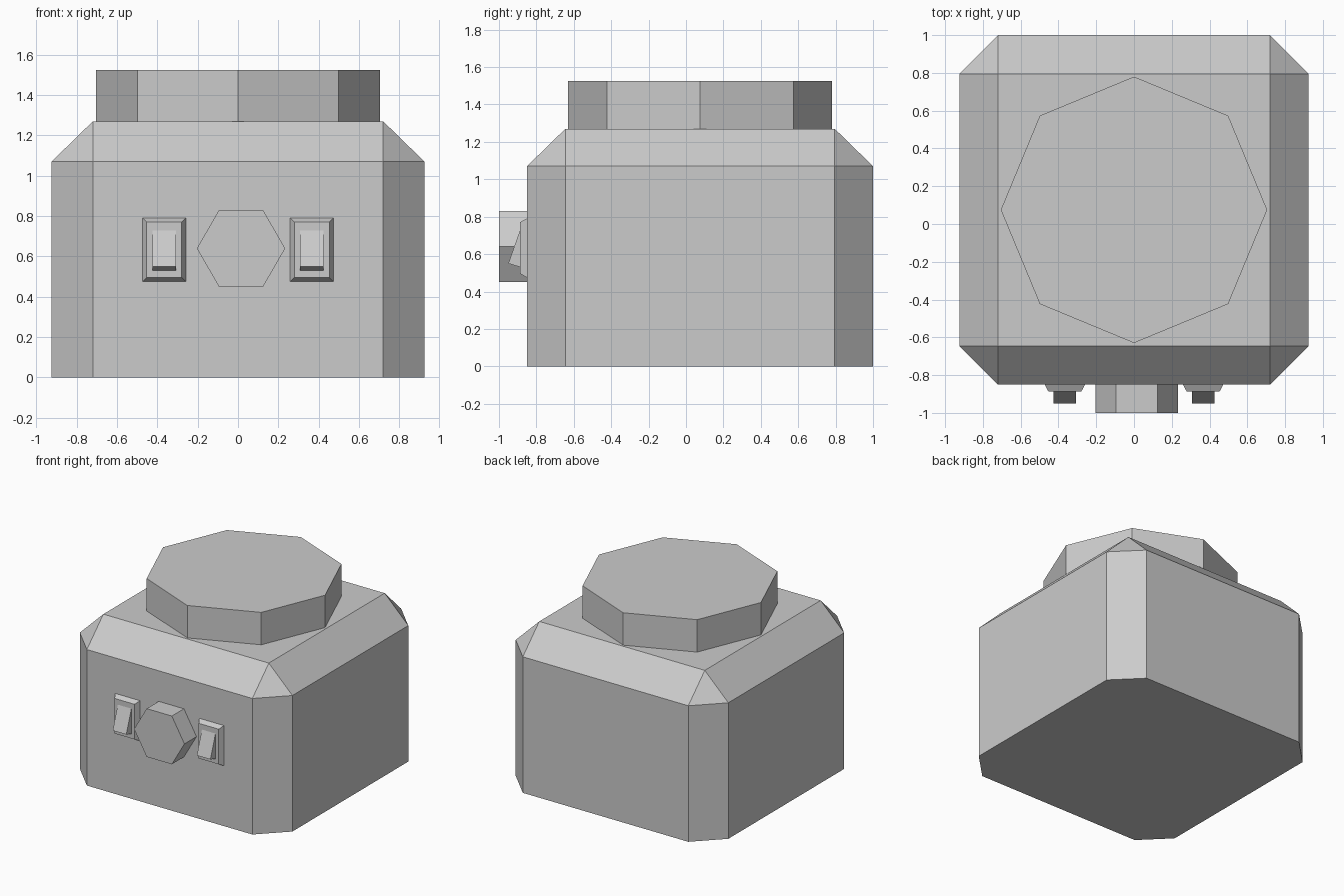
import bpy
import bmesh
from math import pi
from mathutils import Matrix

cube = bpy.data.objects.get("Cube")
if cube:
    bpy.data.objects.remove(cube, do_unlink=True)

GREY = (0.6, 0.6, 0.6, 1.0)
grey = bpy.data.materials.new("plain grey")
grey.use_nodes = True
grey.diffuse_color = GREY
grey.node_tree.nodes["Principled BSDF"].inputs["Base Color"].default_value = GREY


def finish(name, bm, location=(0, 0, 0)):
    """Turn a bmesh into a flat-shaded grey object."""
    bmesh.ops.recalc_face_normals(bm, faces=bm.faces)
    mesh = bpy.data.meshes.new(name)
    bm.to_mesh(mesh)
    bm.free()
    mesh.materials.append(grey)
    obj = bpy.data.objects.new(name, mesh)
    obj.location = location
    bpy.context.collection.objects.link(obj)
    return obj


def loft(name, rings, location=(0, 0, 0)):
    """Skin a stack of equal-length rings and cap both ends."""
    bm = bmesh.new()
    loops = [[bm.verts.new(p) for p in ring] for ring in rings]
    for a, b in zip(loops, loops[1:]):
        for i in range(len(a)):
            j = (i + 1) % len(a)
            bm.faces.new((a[i], a[j], b[j], b[i]))
    bm.faces.new(loops[0])
    bm.faces.new(loops[-1])
    bmesh.ops.remove_doubles(bm, verts=bm.verts, dist=0.0001)
    return finish(name, bm, location)


def prism(name, sides, radius, depth, turn, location):
    bm = bmesh.new()
    bmesh.ops.create_cone(bm, cap_ends=True, segments=sides, radius1=radius,
                          radius2=radius, depth=depth, matrix=turn)
    return finish(name, bm, location)


# Body: chamfered box whose top ring shrinks to a plain rectangle
HALF, CUT, SHOULDER, TOP = 0.925, 0.205, 1.07, 1.27


def body_ring(z, x, y, x_in, y_in):
    return [(x_in, -y, z), (x, -y_in, z), (x, y_in, z), (x_in, y, z),
            (-x_in, y, z), (-x, y_in, z), (-x, -y_in, z), (-x_in, -y, z)]


inner = HALF - CUT
body = loft("body", [
    body_ring(0, HALF, HALF, inner, inner),
    body_ring(SHOULDER, HALF, HALF, inner, inner),
    body_ring(TOP, inner, inner, inner, inner)], (0, 0.075, 0))

# Octagonal lid with corners on the axes
prism("lid", 8, 0.705, 0.255, Matrix.Identity(4), (0, 0.075, 1.3975))

# Hexagonal knob on the front, one corner up
knob_turn = Matrix.Rotation(pi / 2, 4, "X") @ Matrix.Rotation(pi / 2, 4, "Z")
prism("knob", 6, 0.219, 0.15, knob_turn, (0.015, -0.925, 0.64))


# Switches: a bevelled plate carrying a wedge-shaped rocker
def plate_ring(y, w, h):
    return [(-w, y, -h), (w, y, -h), (w, y, h), (-w, y, h)]


ROCKER = [(-0.885, 0.735), (-0.95, 0.55), (-0.885, 0.53)]
for side, x in (("left", 0.366), ("right", -0.366)):
    loft(side + "_switch_plate",
         [plate_ring(-0.85, 0.107, 0.158), plate_ring(-0.887, 0.087, 0.138)],
         (x, 0, 0.633))
    loft(side + "_switch_rocker",
         [[(w, y, z) for y, z in ROCKER] for w in (-0.059, 0.059)], (x, 0, 0))
